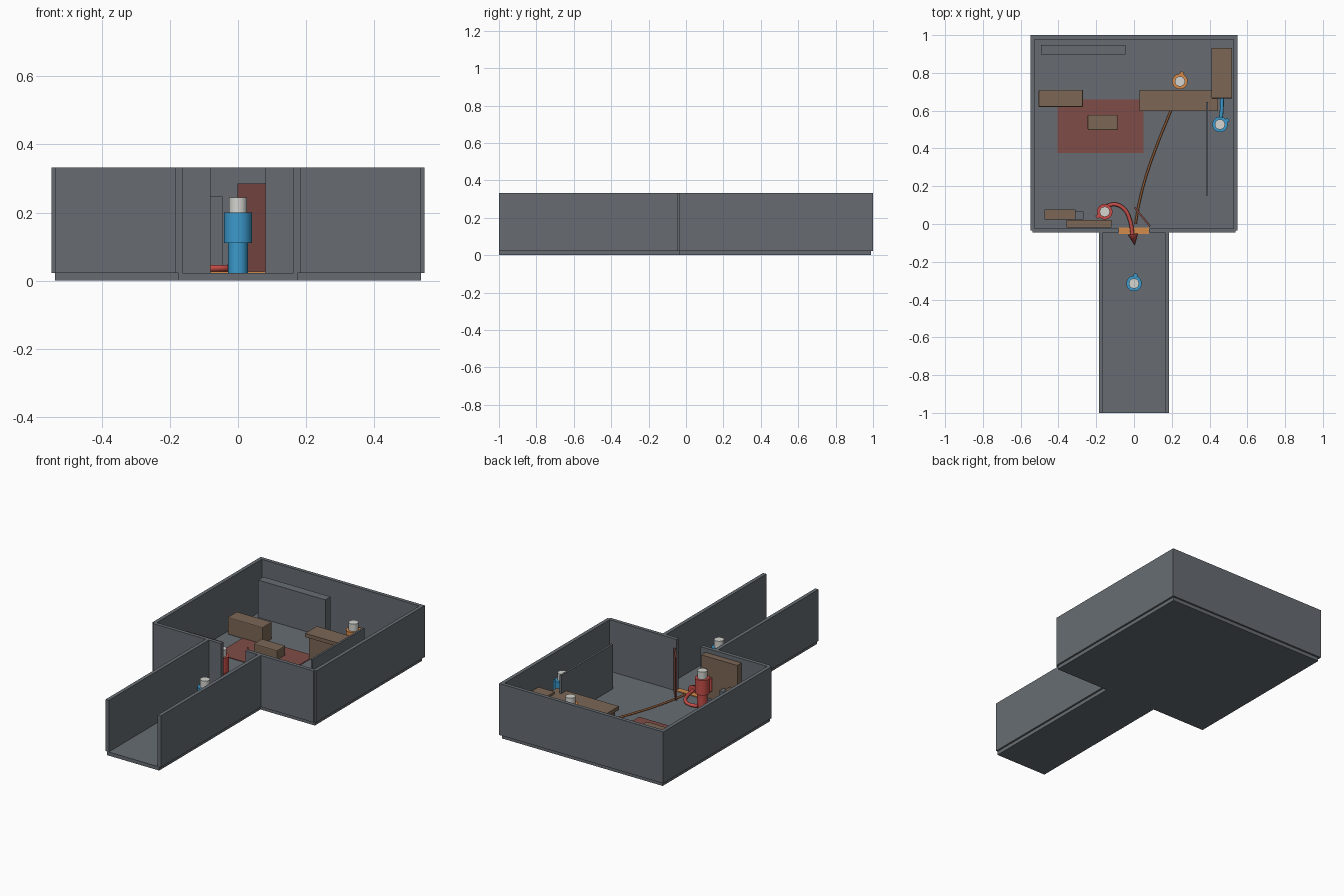
import bpy, math
from mathutils import Vector

if "Cube" in bpy.data.objects:
    bpy.data.objects.remove(bpy.data.objects["Cube"])


def mat(name, r, g, b):
    m = bpy.data.materials.new(name)
    m.diffuse_color = (r, g, b, 1)
    m.use_nodes = True
    m.node_tree.nodes["Principled BSDF"].inputs["Base Color"].default_value = m.diffuse_color
    return m


GREY = mat("slate grey", .135, .152, .170)
BROWN = mat("wood brown", .20, .135, .092)
MAROON = mat("maroon", .215, .072, .063)
RED = mat("red", .55, .075, .065)
BLUE = mat("blue", .045, .32, .60)
ORANGE = mat("orange", .66, .26, .07)
WHITE = mat("off white", .66, .66, .63)
ROPE = mat("rust brown", .28, .105, .035)


def finish(ob, name, m):
    ob.name = name
    ob.data.materials.append(m)
    return ob


def box(name, x0, x1, y0, y1, z0, z1, m, bevel=0):
    bpy.ops.mesh.primitive_cube_add(size=1)
    ob = bpy.context.object
    ob.scale = (x1 - x0, y1 - y0, z1 - z0)
    bpy.ops.object.transform_apply(location=False, rotation=False, scale=True)
    ob.location = ((x0 + x1) / 2, (y0 + y1) / 2, (z0 + z1) / 2)
    if bevel:
        b = ob.modifiers.new("bevel", 'BEVEL')
        b.width, b.segments = bevel, 2
    return finish(ob, name, m)


def cyl(name, x, y, z0, z1, r, m, r2=None):
    bpy.ops.mesh.primitive_cone_add(vertices=24, radius1=r, radius2=r if r2 is None else r2,
                                    depth=z1 - z0, location=(x, y, (z0 + z1) / 2))
    bpy.ops.object.shade_smooth_by_angle()
    return finish(bpy.context.object, name, m)


def tube(name, pts, r, m):
    c = bpy.data.curves.new(name, 'CURVE')
    c.dimensions, c.bevel_depth, c.bevel_resolution = '3D', r, 3
    c.use_fill_caps, c.resolution_u = True, 8
    s = c.splines.new('BEZIER')
    s.bezier_points.add(len(pts) - 1)
    for bp, p in zip(s.bezier_points, pts):
        bp.co = p
        bp.handle_left_type = bp.handle_right_type = 'AUTO'
    ob = bpy.data.objects.new(name, c)
    bpy.context.collection.objects.link(ob)
    return finish(ob, name, m)


F, H = .022, .333     # floor top, wall top
T = .011              # half wall thickness

# floors
box("room_floor", -.537, .537, -.034, .989, 0, F, GREY)
box("corridor_floor", -.174, .174, -1, -.034, 0, F, GREY)

# walls, mirrored left and right, with an open doorway in front
box("back_wall", -.537, .537, .989 - T, .989 + T, F, H, GREY)
for side, s in (("left", -1), ("right", 1)):
    for part, a, b, y0, y1 in (("side_wall", .537 - T, .537 + T, -.034, 1.0),
                               ("front_wall", .081, .537, -.034 - T, -.034 + T),
                               ("corridor_wall", .174 - T, .174 + T, -1, -.034)):
        box(f"{side}_{part}", min(s * a, s * b), max(s * a, s * b), y0, y1, F, H, GREY)

# doorway sill and open door
box("door_sill", -.08, .08, -.053, -.018, F, F + .005, ORANGE)
hinge, tip = Vector((.085, -.012)), Vector((.003, .088))
d = tip - hinge
door = box("open_door", -d.length / 2, d.length / 2, -.005, .005, F + .004, .285, MAROON)
door.location.xy = (hinge + tip) / 2
door.rotation_euler.z = math.atan2(d.y, d.x)

# floor marking, shelf and partition
box("rug", -.405, .05, .375, .66, F, F + .004, MAROON)
box("tall_shelf", -.493, -.045, .897, .948, F, .247, GREY)
box("thin_partition", .381, .393, .15, .645, F, .29, GREY)

# furniture
box("sideboard", -.505, -.27, .62, .71, F, .126, BROWN, .005)
box("low_table", -.245, -.087, .497, .578, F, .082, BROWN, .005)
box("counter_top", .03, .445, .597, .71, .158, .18, BROWN)
box("counter_body", .045, .43, .612, .70, F, .158, BROWN)
box("side_cabinet", .41, .52, .665, .932, F, .193, BROWN, .004)
box("corner_desk", -.475, -.31, .023, .078, F, .17, BROWN, .003)
box("desk_unit", -.31, -.267, .025, .066, F, .15, GREY)
box("wall_board", -.358, -.118, -.018, .022, .06, .31, BROWN)


# standing figures with a small pack showing their heading
def figure(name, x, y, m, heading):
    cyl(name + "_legs", x, y, F, .112, .029, m)
    cyl(name + "_torso", x, y, .11, .20, .041, m)
    cyl(name + "_head", x, y, .20, .244, .027, WHITE)
    a = math.radians(heading)
    p = box(name + "_pack", -.012, .012, -.01, .01, .12, .195, m)
    p.location.xy = (x + .041 * math.cos(a), y + .041 * math.sin(a))
    p.rotation_euler.z = a


figure("corridor_figure", 0, -.315, BLUE, 80)
figure("helper_figure", .455, .527, BLUE, 30)
figure("counter_figure", .243, .755, ORANGE, 75)
figure("red_figure", -.155, .065, RED, 215)

# curved floor arrow
tube("arrow_shaft", [(-.145, .095, .036), (-.10, .104, .036), (-.05, .077, .036),
                     (-.02, .015, .036), (-.008, -.055, .036)], .010, RED)
head = cyl("arrow_head", 0, 0, 0, .06, .026, RED, 0)
head.location = (-.001, -.083, .042)
head.rotation_euler = Vector((.15, -1, 0)).to_track_quat('Z', 'Y').to_euler()

# trailing rope and short blue link
tube("floor_rope", [(.008, .0, .028), (.025, .1, .028), (.06, .24, .028),
                    (.115, .40, .028), (.195, .60, .028)], .006, ROPE)
tube("blue_link", [(.466, .67, .13), (.464, .60, .13), (.457, .54, .13)], .010, BLUE)
